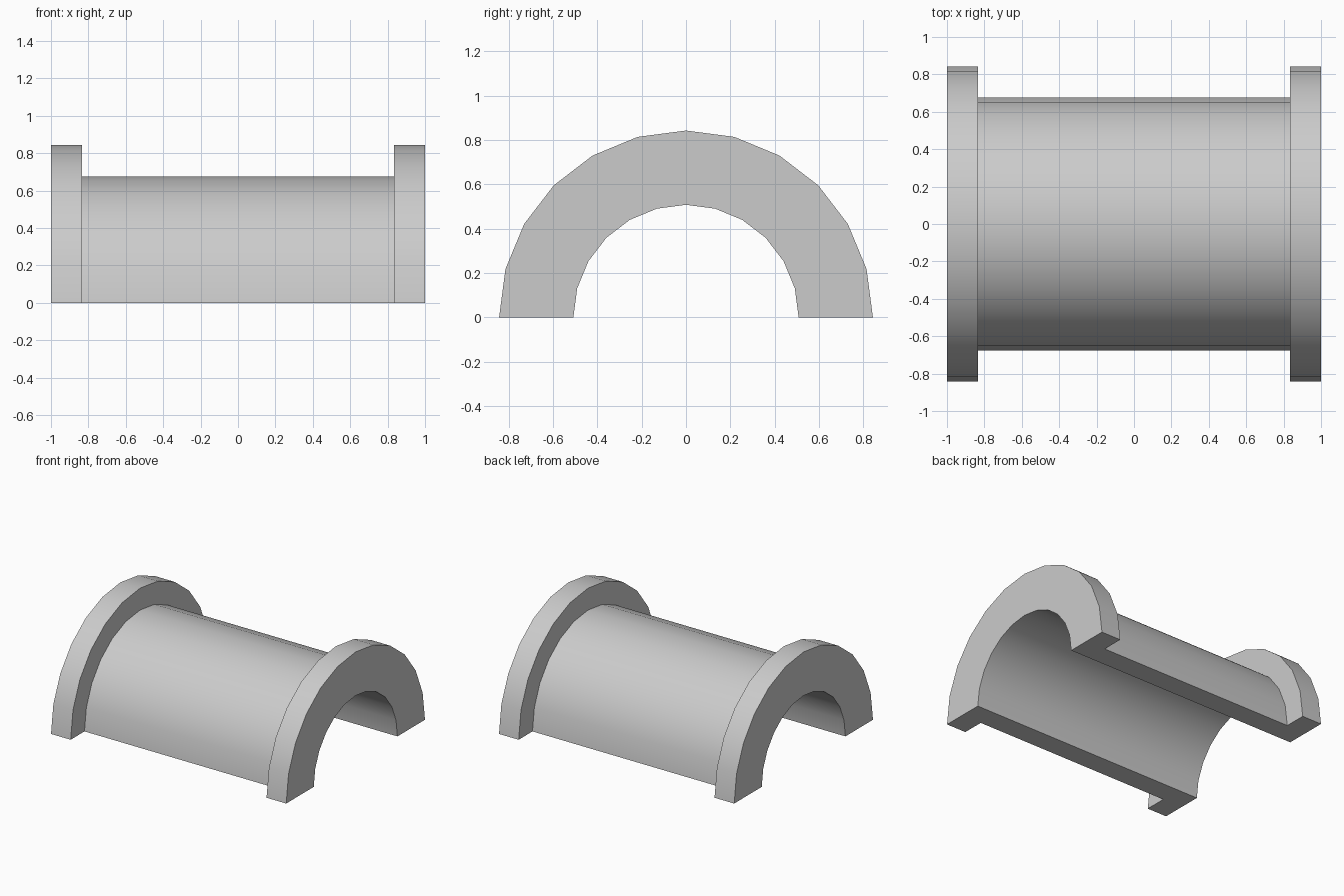
import bpy
import bmesh
import math
from mathutils import Vector

cube = bpy.data.objects.get("Cube")
if cube:
    bpy.data.objects.remove(cube, do_unlink=True)

HALF, NECK = 1.0, 0.833                      # half length, inner face of flange
BORE, BARREL, FLANGE = 0.508, 0.675, 0.843   # radii
SEGMENTS = 12

grey = bpy.data.materials.new("plain grey")
grey.use_nodes = True
grey.diffuse_color = (0.6, 0.6, 0.6, 1)
grey.node_tree.nodes["Principled BSDF"].inputs["Base Color"].default_value = (0.6, 0.6, 0.6, 1)

# Half of the lengthwise section as (x, radius), mirrored to the other end
half = [(HALF, BORE), (HALF, FLANGE), (NECK, FLANGE), (NECK, BARREL)]
section = half + [(-x, r) for x, r in reversed(half)]

# Half bearing shell: the section swept half a turn about the x axis
bm = bmesh.new()
rings = []
for i in range(SEGMENTS + 1):
    a = math.pi * i / SEGMENTS
    rings.append([bm.verts.new(Vector((x, r * math.cos(a), r * math.sin(a)))) for x, r in section])
count = len(section)
for near, far in zip(rings, rings[1:]):
    for j in range(count):
        k = (j + 1) % count
        bm.faces.new((near[j], near[k], far[k], far[j]))

# Flat split faces underneath
bm.faces.new(rings[0])
bm.faces.new(rings[-1])
bmesh.ops.recalc_face_normals(bm, faces=bm.faces)

mesh = bpy.data.meshes.new("half_bearing_shell")
bm.to_mesh(mesh)
bm.free()
mesh.materials.append(grey)
shell = bpy.data.objects.new("half_bearing_shell", mesh)
bpy.context.collection.objects.link(shell)

# Smooth curved faces, sharp rims
bpy.ops.object.select_all(action="DESELECT")
shell.select_set(True)
bpy.context.view_layer.objects.active = shell
bpy.ops.object.shade_smooth_by_angle(angle=math.radians(30))
